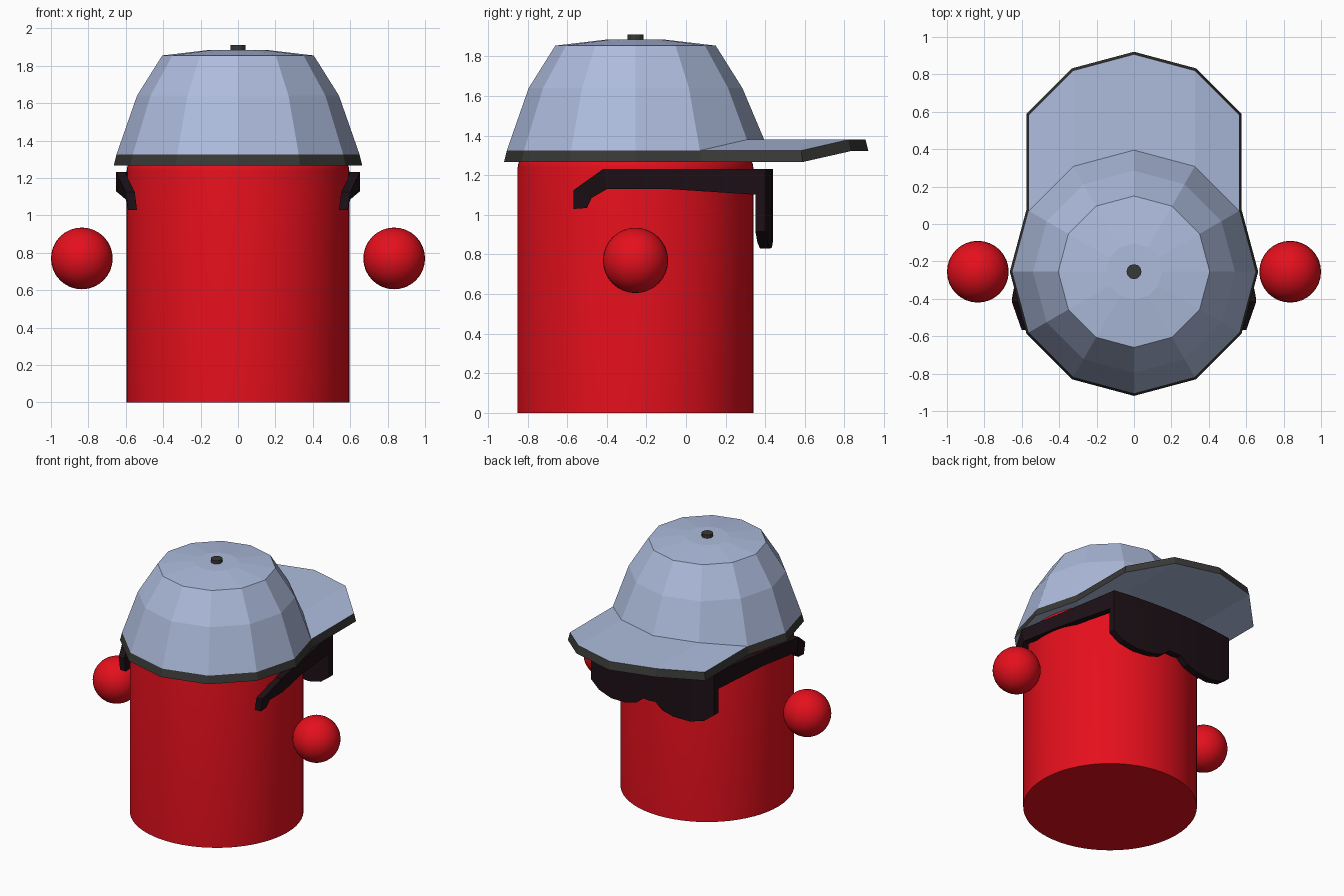
import bpy, bmesh, math
from mathutils import Vector

if "Cube" in bpy.data.objects:
    bpy.data.objects.remove(bpy.data.objects["Cube"])

CY = -0.255  # body axis in y


def material(name, rgb):
    m = bpy.data.materials.new(name)
    m.diffuse_color = (*rgb, 1)
    m.use_nodes = True
    m.node_tree.nodes["Principled BSDF"].inputs["Base Color"].default_value = m.diffuse_color
    return m


RED = material("red", (0.78, 0.005, 0.012))
BLUE = material("blue_grey", (0.42, 0.50, 0.72))
DARK = material("dark_trim", (0.04, 0.04, 0.037))
BLACK = material("black_plastic", (0.012, 0.005, 0.008))


def finish(bm, name, *mats):
    bmesh.ops.recalc_face_normals(bm, faces=bm.faces[:])
    me = bpy.data.meshes.new(name)
    bm.to_mesh(me)
    bm.free()
    ob = bpy.data.objects.new(name, me)
    bpy.context.collection.objects.link(ob)
    for m in mats:
        me.materials.append(m)
    return ob


def sweep(bm, sections):
    """Skin a list of equal-length closed cross-sections and cap the ends."""
    rows = [[bm.verts.new(p) for p in s] for s in sections]
    n = len(rows[0])
    for a, b in zip(rows, rows[1:]):
        for i in range(n):
            j = (i + 1) % n
            bm.faces.new((a[i], a[j], b[j], b[i]))
    bm.faces.new(rows[0][::-1])
    bm.faces.new(rows[-1])


# Body: cylinder with a rounded top edge
bpy.ops.mesh.primitive_cylinder_add(vertices=64, radius=0.595, depth=1.31, location=(0, CY, 0.655))
body = bpy.context.object
body.name = "body"
body.data.materials.append(RED)
bm = bmesh.new()
bm.from_mesh(body.data)
top = [e for e in bm.edges if all(v.co.z > 0.6 for v in e.verts)]
bmesh.ops.bevel(bm, geom=top, offset=0.07, segments=5, profile=0.5, affect='EDGES')
bm.to_mesh(body.data)
bm.free()
bpy.ops.object.shade_smooth_by_angle(angle=math.radians(40))

# Floating hands
for side, label in ((1, "right"), (-1, "left")):
    bpy.ops.mesh.primitive_uv_sphere_add(segments=32, ring_count=16, radius=0.165,
                                         location=(side * 0.835, CY, 0.77))
    hand = bpy.context.object
    hand.name = "hand_" + label
    hand.data.materials.append(RED)
    bpy.ops.object.shade_smooth()

# Cap: twelve-sided crown, with the front of the rim lifted for the arched visor
bm = bmesh.new()
profile = [(0.45, 1.267), (0.664, 1.267), (0.65, 1.325), (0.54, 1.64), (0.405, 1.855), (0.15, 1.885)]
rings = []
for k, (r, z) in enumerate(profile):
    ring = []
    for i in range(12):
        a = math.radians(30 * i)
        lift = 0.055 if k < 3 and i in (2, 3, 4) else 0
        ring.append(bm.verts.new((r * math.cos(a), CY + r * math.sin(a), z + lift)))
    rings.append(ring)
visor = []
for k, (lo, hi) in enumerate(zip(rings, rings[1:])):
    for i in range(12):
        j = (i + 1) % 12
        f = bm.faces.new((lo[i], lo[j], hi[j], hi[i]))
        if k == 1:
            f.material_index = 1
            if i in (1, 2, 3, 4):
                visor.append(f)
bm.faces.new(rings[-1])
# Visor: front of the rim pushed forward
ext = bmesh.ops.extrude_face_region(bm, geom=visor)["geom"]
bmesh.ops.translate(bm, vec=Vector((0, 0.512, 0)), verts=[g for g in ext if isinstance(g, bmesh.types.BMVert)])
bmesh.ops.delete(bm, geom=[f for f in visor if f.is_valid], context='FACES_ONLY')
bm.normal_update()
for f in bm.faces:
    c = f.calc_center_median()
    if c.y > 0.15 and c.z < 1.4:
        f.material_index = 0 if abs(f.normal.z) > 0.7 else 1
finish(bm, "cap", BLUE, DARK)

# Cap button
bpy.ops.mesh.primitive_cylinder_add(vertices=12, radius=0.04, depth=0.04, location=(0, CY, 1.89))
bpy.context.object.name = "cap_button"
bpy.context.object.data.materials.append(DARK)

# Sunglasses lens: curved shield with two lobes; stations are (x, bottom z)
half = [(0.05, 0.91), (0.11, 0.86), (0.2, 0.835), (0.33, 0.83), (0.44, 0.86), (0.515, 0.917)]
stations = [(-x, z) for x, z in reversed(half)] + [(0, 0.905)] + half
bm = bmesh.new()
sections = []
for x, z in stations:
    y = 0.44 - 0.15 * x * x
    sections.append([(x, y, 1.233), (x, y, z), (x, y - 0.05, z), (x, y - 0.05, 1.233)])
sweep(bm, sections)
finish(bm, "sunglasses_lens", BLACK)

# Sunglasses temples: stations are (outer x, top y, top z, bottom y, bottom z)
arm = [(0.515, 0.385, 1.233, 0.385, 1.10), (0.593, -0.08, 1.233, -0.08, 1.13),
       (0.653, -0.417, 1.233, -0.40, 1.13), (0.60, -0.568, 1.125, -0.477, 1.085),
       (0.588, -0.568, 1.03, -0.50, 1.035)]
for s, label in ((1, "right"), (-1, "left")):
    bm = bmesh.new()
    sweep(bm, [[(s * x, ty, tz), (s * x, by, bz), (s * (x - 0.048), by, bz), (s * (x - 0.048), ty, tz)]
               for x, ty, tz, by, bz in arm])
    finish(bm, "sunglasses_temple_" + label, BLACK)
